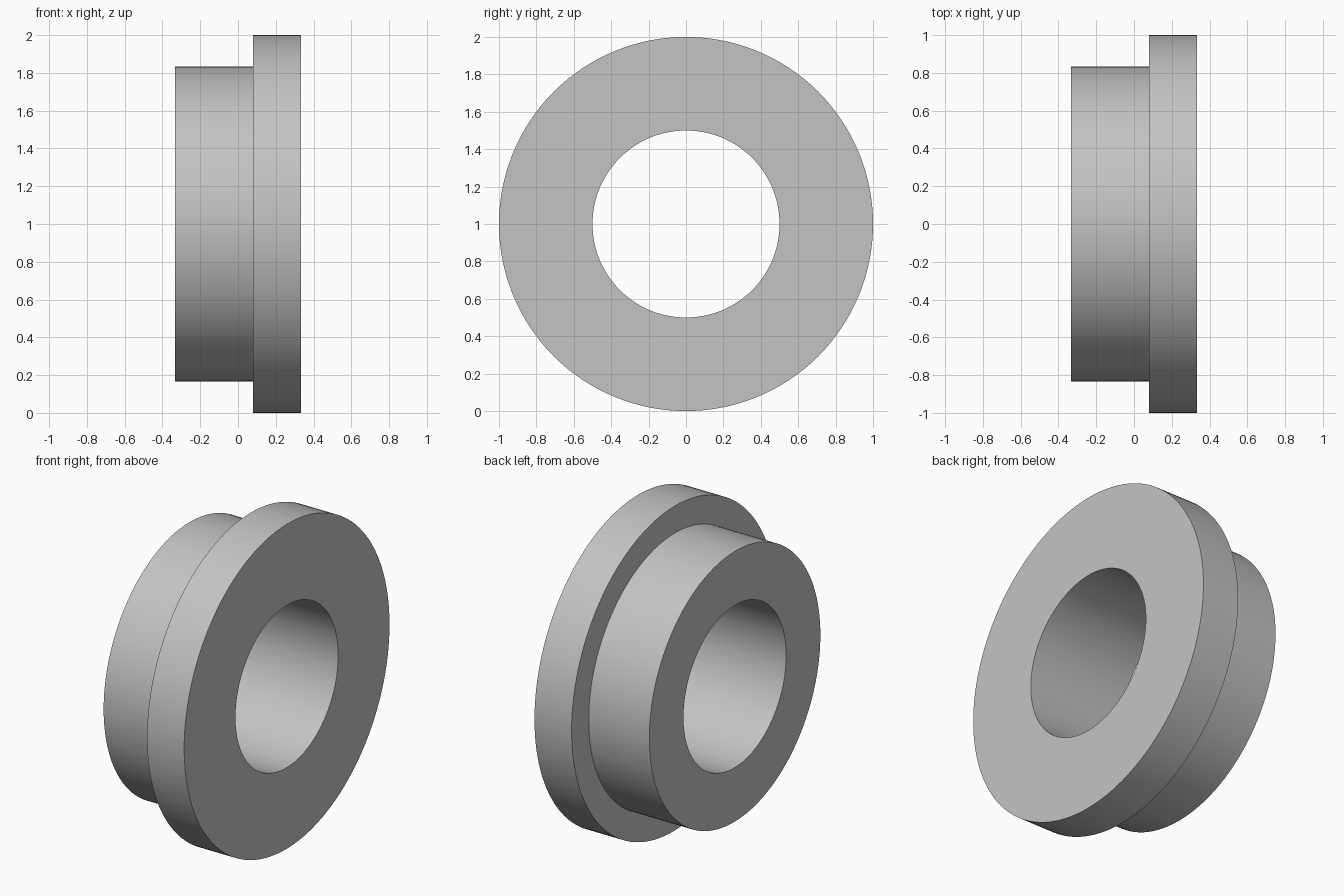
import bpy
import bmesh
import math
from mathutils import Matrix, Vector

cube = bpy.data.objects.get("Cube")
if cube:
    bpy.data.objects.remove(cube, do_unlink=True)

SEGMENTS = 128
BORE, HUB, FLANGE = 0.5, 0.833, 1.0
BACK, STEP, FRONT = -0.333, 0.08, 0.333

# Plain grey material
grey = bpy.data.materials.new("plain_grey")
grey.use_nodes = True
colour = (0.55, 0.55, 0.55, 1)
grey.diffuse_color = colour
grey.node_tree.nodes["Principled BSDF"].inputs["Base Color"].default_value = colour

# Stepped cross-section (x, radius), revolved around the x axis
profile = [(BACK, BORE), (BACK, HUB), (STEP, HUB),
           (STEP, FLANGE), (FRONT, FLANGE), (FRONT, BORE)]
bm = bmesh.new()
rings = []
for i in range(SEGMENTS):
    turn = Matrix.Rotation(math.tau * i / SEGMENTS, 3, 'X')
    rings.append([bm.verts.new(turn @ Vector((x, 0, r)) + Vector((0, 0, FLANGE)))
                  for x, r in profile])
for i, ring in enumerate(rings):
    following = rings[(i + 1) % SEGMENTS]
    for j in range(len(profile)):
        k = (j + 1) % len(profile)
        bm.faces.new((ring[j], ring[k], following[k], following[j]))
bmesh.ops.recalc_face_normals(bm, faces=bm.faces)

# Flanged bushing object
mesh = bpy.data.meshes.new("flanged_bushing")
bm.to_mesh(mesh)
bm.free()
mesh.materials.append(grey)
bushing = bpy.data.objects.new("flanged_bushing", mesh)
bpy.context.collection.objects.link(bushing)

# Smooth round walls with crisp rims
bpy.ops.object.select_all(action='DESELECT')
bushing.select_set(True)
bpy.context.view_layer.objects.active = bushing
bpy.ops.object.shade_smooth_by_angle(angle=math.radians(30))
